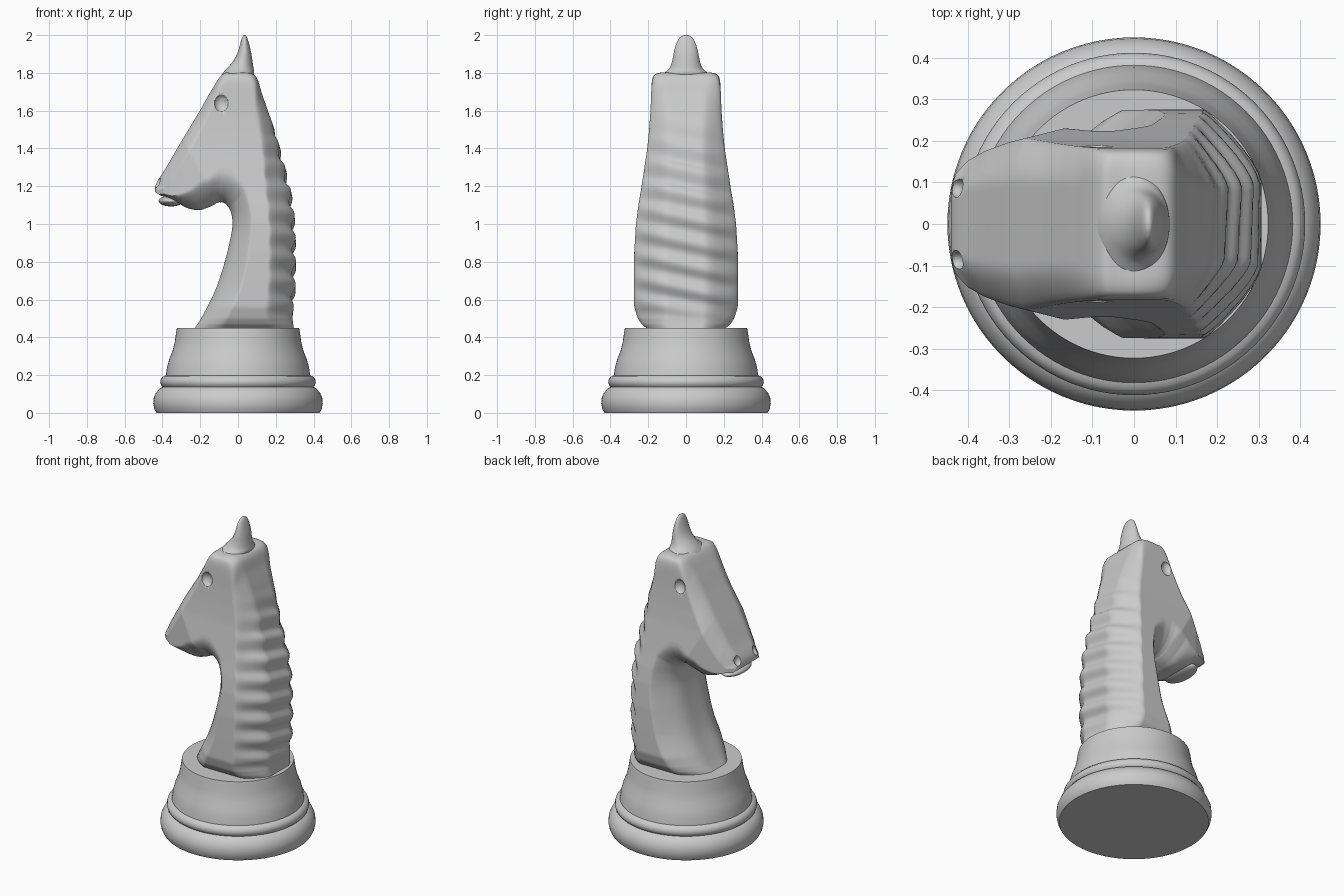
import bpy, math

if "Cube" in bpy.data.objects:
    bpy.data.objects.remove(bpy.data.objects["Cube"])

def mesh_object(name, verts, faces, angle=35):
    me = bpy.data.meshes.new(name)
    me.from_pydata(verts, [], faces)
    me.update()
    ob = bpy.data.objects.new(name, me)
    bpy.context.collection.objects.link(ob)
    bpy.ops.object.select_all(action='DESELECT')
    ob.select_set(True)
    bpy.context.view_layer.objects.active = ob
    bpy.ops.object.mode_set(mode='EDIT')
    bpy.ops.mesh.select_all(action='SELECT')
    bpy.ops.mesh.normals_make_consistent(inside=False)
    bpy.ops.object.mode_set(mode='OBJECT')
    bpy.ops.object.shade_smooth_by_angle(angle=math.radians(angle))
    return ob

def loft(name, rings, angle=35):
    n = len(rings[0])
    verts = [v for r in rings for v in r]
    faces = [(a * n + i, a * n + (i + 1) % n, (a + 1) * n + (i + 1) % n, (a + 1) * n + i)
             for a in range(len(rings) - 1) for i in range(n)]
    faces += [tuple(range(n - 1, -1, -1)), tuple(range(len(verts) - n, len(verts)))]
    return mesh_object(name, verts, faces, angle)

def ellipse(cx, rx, ry, z, n=48):
    return [(cx + rx * math.cos(2 * math.pi * i / n), ry * math.sin(2 * math.pi * i / n), z)
            for i in range(n)]

def lookup(table, x):
    if x <= table[0][0]:
        return table[0][1]
    for (a, p), (b, q) in zip(table, table[1:]):
        if x <= b:
            return p + (q - p) * (x - a) / (b - a)
    return table[-1][1]

def spline(rows, steps):
    out = []
    for i in range(len(rows) - 1):
        p = [rows[max(0, min(len(rows) - 1, i + k))] for k in (-1, 0, 1, 2)]
        for s in range(steps):
            t = s / steps
            out.append([0.5 * (2 * b + (c - a) * t + (2 * a - 5 * b + 4 * c - d) * t * t
                        + (3 * b - a - 3 * c + d) * t ** 3) for a, b, c, d in zip(*p)])
    return out + [list(rows[-1])]

def soften(pts, rounds=2):
    for _ in range(rounds):
        new = [pts[0]]
        for (a, b), (c, d) in zip(pts, pts[1:]):
            new += [(.75 * a + .25 * c, .75 * b + .25 * d), (.25 * a + .75 * c, .25 * b + .75 * d)]
        pts = new + [pts[-1]]
    return pts

# Turned base
profile = [(.432, 0), (.443, .02), (.449, .05), (.446, .08), (.435, .105), (.415, .13), (.398, .137),
           (.408, .148), (.412, .163), (.408, .18), (.395, .194), (.382, .198), (.376, .24),
           (.364, .285), (.346, .33), (.334, .38), (.327, .43), (.323, .45)]
loft("base", [ellipse(0, r, r, z, 96) for r, z in profile])

# Neck and head: sections run from the throat/jaw line to the mane/forehead line
# throat x, throat z, back x, back z, outer chamfer
stations = [(-.235, .44, .297, .44, .10), (-.19, .51, .288, .52, .12), (-.12, .65, .294, .66, .12),
            (-.07, .80, .296, .82, .12), (-.035, .95, .292, 1.0, .12), (-.03, 1.02, .275, 1.15, .12),
            (-.04, 1.07, .24, 1.3, .115), (-.06, 1.10, .19, 1.5, .10), (-.075, 1.112, .13, 1.68, .07),
            (-.085, 1.115, .085, 1.79, .03), (-.095, 1.115, -.03, 1.80, .02),
            (-.10, 1.115, -.085, 1.79, .03), (-.115, 1.11, -.145, 1.70, .06),
            (-.13, 1.10, -.205, 1.595, .07), (-.165, 1.085, -.265, 1.495, .07),
            (-.21, 1.073, -.325, 1.395, .07), (-.27, 1.085, -.38, 1.30, .06),
            (-.315, 1.11, -.425, 1.23, .05), (-.37, 1.14, -.439, 1.195, .02),
            (-.41, 1.15, -.44, 1.17, .008)]
width = [(.44, .20), (.47, .235), (.5, .255), (.56, .274), (.7, .275), (.85, .274), (1.0, .265),
         (1.1, .252), (1.2, .235), (1.3, .22), (1.4, .205), (1.5, .195), (1.6, .188), (1.8, .18)]
muzzle = [(-.445, .085), (-.43, .12), (-.40, .152), (-.36, .175), (-.3, .197), (-.2, .222),
          (-.12, .242), (-.05, .30)]

rings = []
rows = spline(stations, 12)
for k, (xi, zi, xo, zo, co) in enumerate(rows):
    L = math.hypot(xo - xi, zo - zi)
    dx, dz = (xo - xi) / L, (zo - zi) / L
    ci = min(.12, .3 * L)
    side = [(ci + (L - co - ci) * j / 5, 1) for j in range(6)]
    f = .9 - 3.6 * co
    half = soften([(0, 0), (0, .5)] + side + [(L, f), (L, f / 2), (L, 0)])
    ring = []
    for sgn, pts in ((1, half), (-1, half[-2:0:-1])):
        for u, fy in pts:
            x, z = xi + dx * u, zi + dz * u
            w = lookup(width, z)
            if k > 96:
                w = min(w, lookup(muzzle, x))
            y = sgn * fy * w
            # wavy mane ridges on the back of the neck
            m = max(0, min(1, (u - (L - .16)) / .10))
            if k < 108:
                fade = max(0, min(1, (zo - .5) / .1, (1.6 - zo) / .25))
                d = .011 * m * fade * math.sin(2 * math.pi * (z + .22 * y) / .125)
                x, z = x + dx * d, z + dz * d
            ring.append((x, y, z))
    rings.append(ring)
body = loft("head_and_neck", rings, 40)

# Ear tuft on the crown
ear = [(-.01, .085, .15, 1.775), (.003, .083, .115, 1.80), (.012, .07, .088, 1.825),
       (.025, .052, .074, 1.86), (.033, .038, .066, 1.90), (.035, .026, .055, 1.945),
       (.035, .016, .039, 1.98), (.035, .008, .02, 1.996), (.035, .002, .005, 2.0)]
loft("ear", [ellipse(c, a, b, z) for c, a, b, z in spline(ear, 3)], 60)

def ellipsoid(name, loc, size):
    bpy.ops.mesh.primitive_uv_sphere_add(segments=32, ring_count=16, location=loc)
    ob = bpy.context.object
    ob.name = name
    ob.scale = size
    bpy.ops.object.shade_smooth()
    return ob

# Lower lip
ellipsoid("lower_lip", (-.355, 0, 1.122), (.065, .125, .029))

# Eye and nostril hollows
for sgn, tag in ((1, "left"), (-1, "right")):
    for part, loc, size in (("eye", (-.088, .198, 1.64), (.039, .035, .047)),
                            ("nostril", (-.428, .088, 1.222), (.022, .024, .034))):
        cutter = ellipsoid(f"{part}_cutter_{tag}", (loc[0], sgn * loc[1], loc[2]), size)
        cutter.hide_render = True
        cutter.display_type = 'WIRE'
        mod = body.modifiers.new(f"{part}_{tag}", 'BOOLEAN')
        mod.operation = 'DIFFERENCE'
        mod.solver = 'EXACT'
        mod.object = cutter
